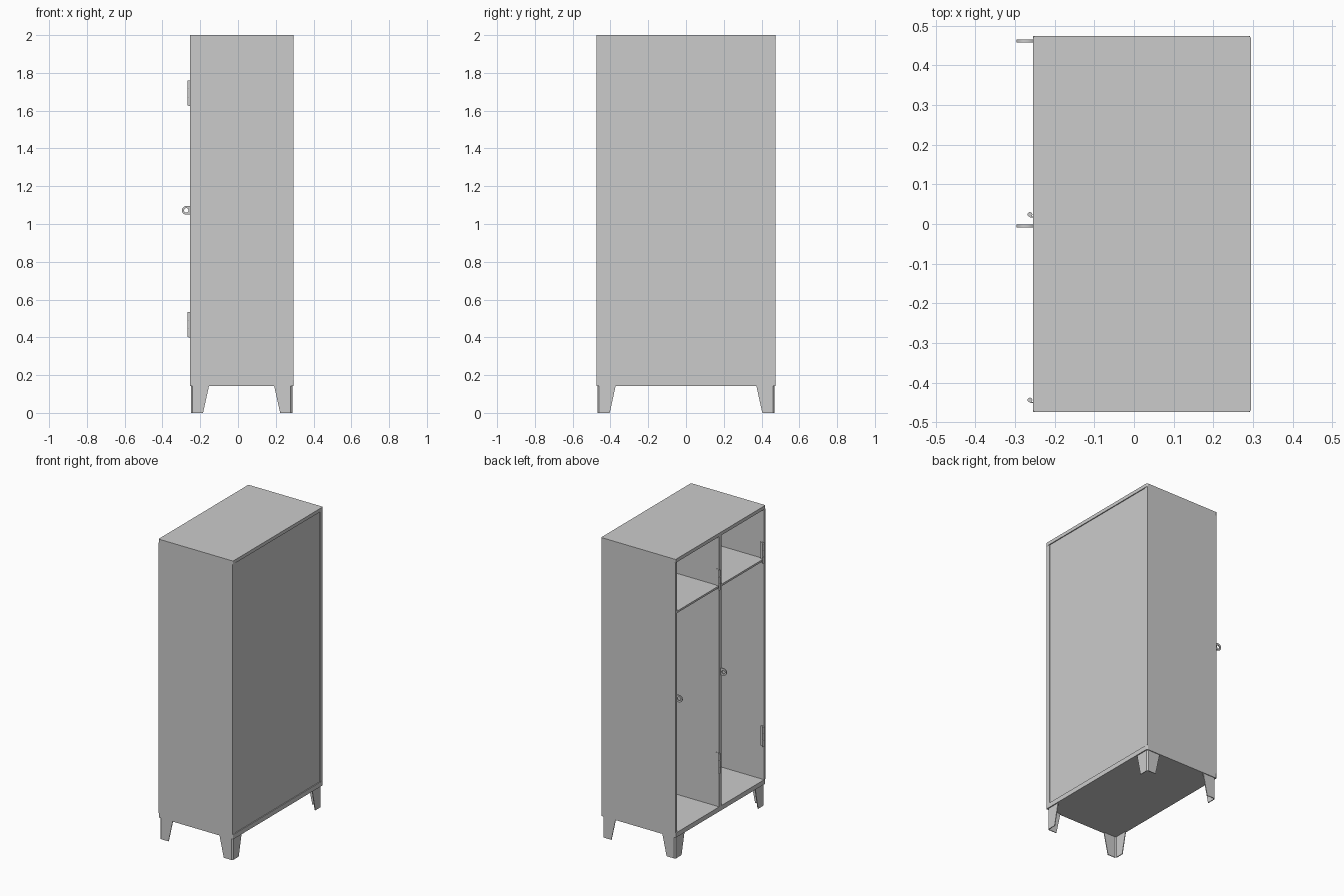
import bpy, bmesh, math

if "Cube" in bpy.data.objects:
    bpy.data.objects.remove(bpy.data.objects["Cube"])

X0, X1, Y = -0.255, 0.295, 0.474      # open front at -x, back at +x


def mesh_object(name, bm):
    bmesh.ops.recalc_face_normals(bm, faces=bm.faces)
    me = bpy.data.meshes.new(name)
    bm.to_mesh(me)
    bm.free()
    ob = bpy.data.objects.new(name, me)
    bpy.context.collection.objects.link(ob)
    return ob


def box(name, x, y, z, bevel=0):
    bm = bmesh.new()
    bmesh.ops.create_cube(bm, size=1)
    for v in bm.verts:
        for i, (a, b) in enumerate((x, y, z)):
            v.co[i] = a if v.co[i] < 0 else b
    if bevel:
        upright = [e for e in bm.edges if abs(e.verts[0].co.z - e.verts[1].co.z) > 1e-4]
        bmesh.ops.bevel(bm, geom=upright, offset=bevel, segments=3, affect='EDGES', profile=0.5)
    return mesh_object(name, bm)


def leg(name, cx, cy):
    # tapered folded-sheet angle with a softened outer corner
    sx, sy = -math.copysign(1, cx), -math.copysign(1, cy)
    t, c, d = 0.005, 0.009, 0.011
    bm = bmesh.new()
    rings = []
    for w, z in ((0.065, 0.0), (0.097, 0.145)):
        sec = [(w, 0), (c, 0), (0, c), (0, w), (t, w), (t, d), (d, t), (w, t)]
        rings.append([bm.verts.new((cx + sx * a, cy + sy * b, z)) for a, b in sec])
    for i in range(8):
        j = (i + 1) % 8
        bm.faces.new((rings[0][i], rings[0][j], rings[1][j], rings[1][i]))
    # end caps as quads across the sheet thickness
    for r in rings:
        for i in range(3):
            bm.faces.new((r[i], r[i + 1], r[6 - i], r[7 - i]))
    return mesh_object(name, bm)


def hasp(name, y):
    # D-shaped padlock eye standing out from the front edge
    cu = bpy.data.curves.new(name, 'CURVE')
    cu.dimensions = '2D'
    cu.fill_mode = 'BOTH'
    cu.extrude = 0.004
    cx, R, r, n = -0.274, 0.023, 0.012, 16
    outer = [(-0.25, R)] + [(cx + R * math.cos(a), R * math.sin(a)) for a in
                            [math.pi / 2 + math.pi * i / n for i in range(n + 1)]] + [(-0.25, -R)]
    hole = [(cx + r * math.cos(2 * math.pi * i / 20), r * math.sin(2 * math.pi * i / 20)) for i in range(20)]
    for pts in (outer, hole):
        s = cu.splines.new('POLY')
        s.points.add(len(pts) - 1)
        for p, (a, b) in zip(s.points, pts):
            p.co = (a, b, 0, 1)
        s.use_cyclic_u = True
    ob = bpy.data.objects.new(name, cu)
    bpy.context.collection.objects.link(ob)
    ob.location = (0, y, 1.072)
    ob.rotation_euler = (math.pi / 2, 0, 0)
    bpy.ops.object.select_all(action='DESELECT')
    bpy.context.view_layer.objects.active = ob
    ob.select_set(True)
    bpy.ops.object.convert(target='MESH')


def hinge(name, y, z0, z1):
    # three knuckles on a thinner pin, plus a leaf to the frame
    cx, third = -0.2625, (z1 - z0) / 3
    parts = [(z0 + (i + .5) * third, third - 0.003, 0.006) for i in range(3)]
    parts.append(((z0 + z1) / 2, z1 - z0 - 0.006, 0.004))
    bm = bmesh.new()
    for z, h, r in parts:
        new = bmesh.ops.create_cone(bm, cap_ends=True, segments=16, radius1=r, radius2=r, depth=h)
        bmesh.ops.translate(bm, verts=new['verts'], vec=(cx, y, z))
    ob = mesh_object(name, bm)
    bpy.ops.object.select_all(action='DESELECT')
    bpy.context.view_layer.objects.active = ob
    ob.select_set(True)
    bpy.ops.object.shade_smooth_by_angle()
    box(name + "_leaf", (cx, X0 + 0.02), (y - 0.008, y - 0.005), (z0, z1))


# Cabinet shell
box("top_panel", (X0, X1), (-Y, Y), (1.977, 2.0), 0.006)
box("bottom_panel", (X0, X1), (-Y, Y), (0.143, 0.174), 0.006)
for side, s in (("left", 1), ("right", -1)):
    ys = sorted((s * Y, s * (Y - 0.014)))
    box(side + "_side_panel", (X0, X1 - 0.002), ys, (0.174, 1.977))
    yf = sorted((s * (Y - 0.014), s * (Y - 0.028)))
    box(side + "_back_flange", (X1 - 0.022, X1 - 0.002), yf, (0.174, 1.977))
box("back_panel", (X1 - 0.018, X1 - 0.006), (-Y + 0.028, Y - 0.028), (0.174, 1.977))

# Interior divider and hat shelves
box("centre_divider", (X0, X1 - 0.018), (-0.012, 0.014), (0.174, 1.977))
box("left_shelf", (X0 + 0.002, X1 - 0.018), (0.014, Y - 0.014), (1.635, 1.648))
box("right_shelf", (X0 + 0.002, X1 - 0.018), (-Y + 0.014, -0.012), (1.635, 1.648))

# Legs
for cx, n in ((-0.25, "front"), (0.288, "back")):
    for cy, m in ((0.469, "left"), (-0.469, "right")):
        leg(f"{n}_{m}_leg", cx, cy)

# Padlock eyes and hinges
for n, ye, yh in (("left", 0.462, 0.024), ("right", -0.005, -0.444)):
    hasp(n + "_padlock_eye", ye)
    hinge(n + "_lower_hinge", yh, 0.40, 0.535)
    hinge(n + "_upper_hinge", yh, 1.625, 1.76)
